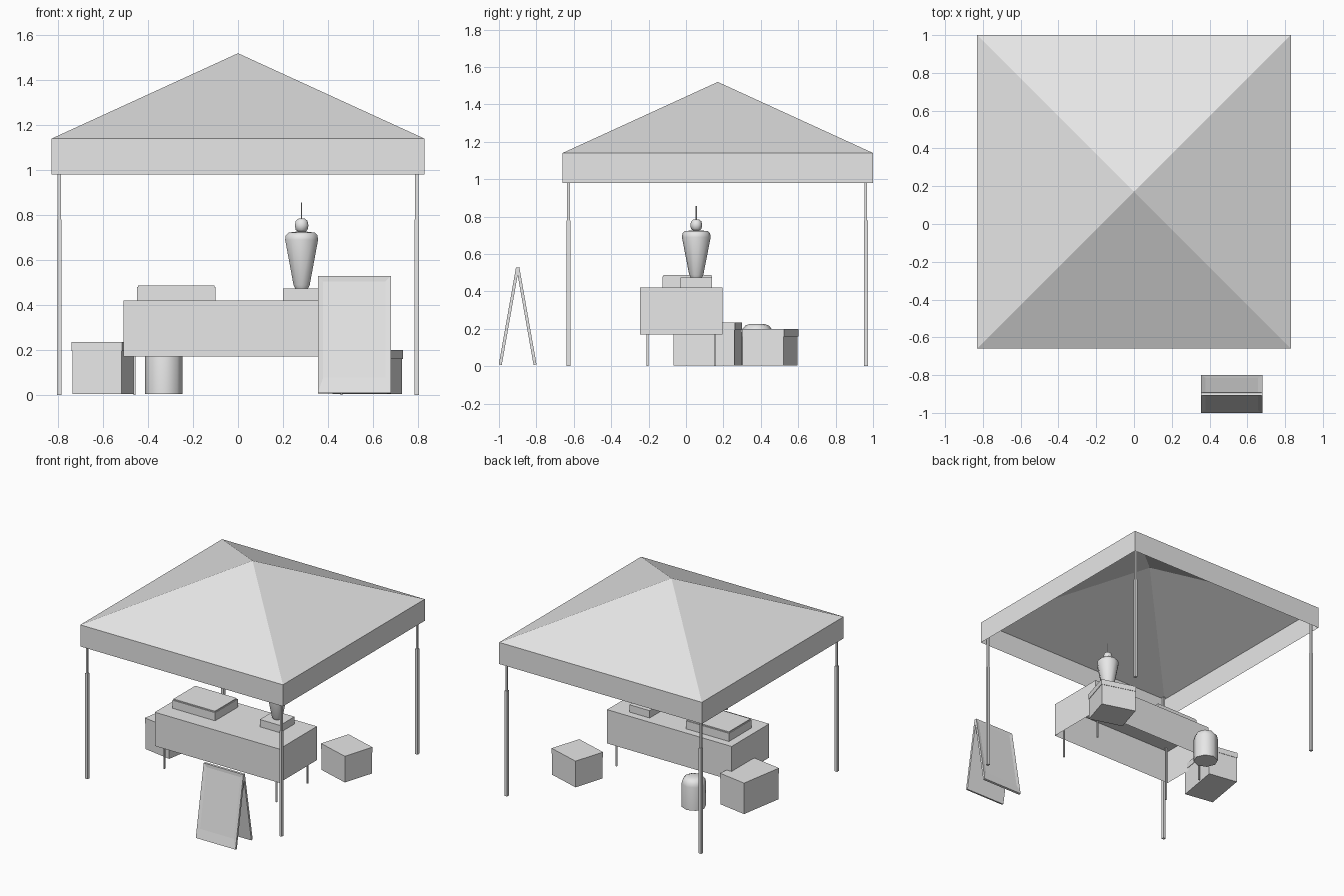
import bpy, bmesh
from math import radians, cos, sin, pi, atan2, hypot
from mathutils import Matrix, Vector

if "Cube" in bpy.data.objects:
    bpy.data.objects.remove(bpy.data.objects["Cube"])

grey = bpy.data.materials.new("plain grey")
grey.use_nodes = True
grey.diffuse_color = (0.8, 0.8, 0.8, 1)
grey.node_tree.nodes["Principled BSDF"].inputs["Base Color"].default_value = (0.8, 0.8, 0.8, 1)


def finish(name, bm, smooth=False):
    bmesh.ops.recalc_face_normals(bm, faces=bm.faces)
    mesh = bpy.data.meshes.new(name)
    bm.to_mesh(mesh)
    bm.free()
    mesh.materials.append(grey)
    obj = bpy.data.objects.new(name, mesh)
    bpy.context.collection.objects.link(obj)
    if smooth:
        bpy.ops.object.select_all(action='DESELECT')
        obj.select_set(True)
        bpy.context.view_layer.objects.active = obj
        bpy.ops.object.shade_smooth_by_angle(angle=radians(50))
    return obj


def add_block(bm, centre, size):
    m = Matrix.Translation(centre) @ Matrix.Diagonal((*size, 1))
    return bmesh.ops.create_cube(bm, size=1, matrix=m)["verts"]


def block(name, x, y, z):
    """Box from (low, high) ranges on each axis."""
    bm = bmesh.new()
    add_block(bm, [sum(r) / 2 for r in (x, y, z)], [r[1] - r[0] for r in (x, y, z)])
    return finish(name, bm)


def lathe(name, profile, sides, x, y):
    """Closed turned shape from (radius, height) points."""
    bm = bmesh.new()
    rings = []
    for r, z in profile:
        angles = [2 * pi * i / sides - pi / 2 for i in range(sides)]
        rings.append([bm.verts.new((x + r * cos(a), y + r * sin(a), z)) for a in angles])
    for low, high in zip(rings, rings[1:]):
        for i in range(sides):
            j = (i + 1) % sides
            bm.faces.new((low[i], low[j], high[j], high[i]))
    bm.faces.new(rings[0])
    bm.faces.new(rings[-1])
    return finish(name, bm, smooth=True)


# Canopy: open valance with a pyramid roof
bm = bmesh.new()
corners = [(-0.83, -0.66), (0.83, -0.66), (0.83, 1), (-0.83, 1)]
hem = [bm.verts.new((*c, 0.98)) for c in corners]
eave = [bm.verts.new((*c, 1.14)) for c in corners]
peak = bm.verts.new((0, 0.17, 1.52))
for i in range(4):
    j = (i + 1) % 4
    bm.faces.new((hem[i], hem[j], eave[j], eave[i]))
    bm.faces.new((eave[i], eave[j], peak))
finish("canopy", bm)

# Telescoping canopy poles
for side, x in (("right", -0.795), ("left", 0.795)):
    for end, y in (("front", -0.628), ("back", 0.962)):
        bm = bmesh.new()
        add_block(bm, (x, y, 0.39), (0.02, 0.02, 0.78))
        add_block(bm, (x, y, 0.95), (0.014, 0.014, 0.36))
        finish(f"{end}_{side}_pole", bm)

# Table cloth, open underneath, and table legs
cloth = block("table_cloth", (-0.51, 0.51), (-0.245, 0.195), (0.17, 0.42))
bm = bmesh.new()
bm.from_mesh(cloth.data)
bmesh.ops.delete(bm, geom=[f for f in bm.faces if f.normal.z < -0.5], context='FACES')
bm.to_mesh(cloth.data)
bm.free()
for side, x in (("right", -0.46), ("left", 0.46)):
    for end, y in (("front", -0.205), ("back", 0.155)):
        block(f"table_leg_{end}_{side}", (x - 0.005, x + 0.005), (y - 0.005, y + 0.005), (0, 0.415))

# Display case with a thin lid
block("display_case", (-0.45, -0.10), (-0.125, 0.14), (0.42, 0.48))
block("display_lid", (-0.445, -0.105), (-0.12, 0.135), (0.48, 0.488))

# Urn on its stand, with knob and spike
block("urn_stand", (0.20, 0.365), (-0.03, 0.14), (0.42, 0.474))
lathe("urn_body", [(0.03, 0.474), (0.038, 0.49), (0.077, 0.69), (0.074, 0.71),
                   (0.062, 0.722), (0.02, 0.727)], 10, 0.283, 0.055)
lathe("urn_knob", [(0.016, 0.725), (0.028, 0.735), (0.032, 0.755), (0.027, 0.775),
                   (0.014, 0.785)], 10, 0.283, 0.055)
lathe("urn_spike", [(0.003, 0.78), (0.003, 0.857)], 6, 0.283, 0.055)

# Rounded canister behind the table
lathe("canister", [(0.084, 0.004), (0.084, 0.175), (0.078, 0.2), (0.062, 0.218),
                   (0.04, 0.226)], 8, -0.33, 0.38)


# Lidded storage boxes, turned a little
def storage_box(name, x, y, width, depth, height, turn):
    for part, low, high, trim in (("body", 0.004, height - 0.04, 0.006), ("lid", height - 0.04, height, 0)):
        bm = bmesh.new()
        add_block(bm, (0, 0, (low + high) / 2), (width - trim, depth - trim, high - low))
        bm.transform(Matrix.Translation((x, y, 0)) @ Matrix.Rotation(radians(turn), 4, 'Z'))
        finish(f"{name}_{part}", bm)


storage_box("tall_box", -0.60, 0.115, 0.228, 0.335, 0.235, -9.5)
storage_box("short_box", 0.575, 0.45, 0.26, 0.235, 0.20, -17)

# Folding sign: two leaning boards, each with a recessed outer panel
run, rise, thick = 0.092, 0.52, 0.016
for name, way in (("front", -1), ("back", 1)):
    bm = bmesh.new()
    length = hypot(run, rise)
    add_block(bm, (0, 0, -length / 2), (0.325, thick, length))
    outer = [f for f in bm.faces if f.normal.y * way > 0.5]
    bmesh.ops.inset_region(bm, faces=outer, thickness=0.024, use_even_offset=True)
    inner = [v for v in outer[0].verts]
    for v in inner:
        if v.co.z < -length / 2:
            v.co.z += 0.045
        v.co.y -= way * 0.004
    lean = Matrix.Rotation(way * atan2(run, rise), 4, 'X')
    bm.transform(Matrix.Translation((0.5175, -0.9 + way * 0.001, 0.528)) @ lean)
    finish(f"sign_{name}_board", bm)
